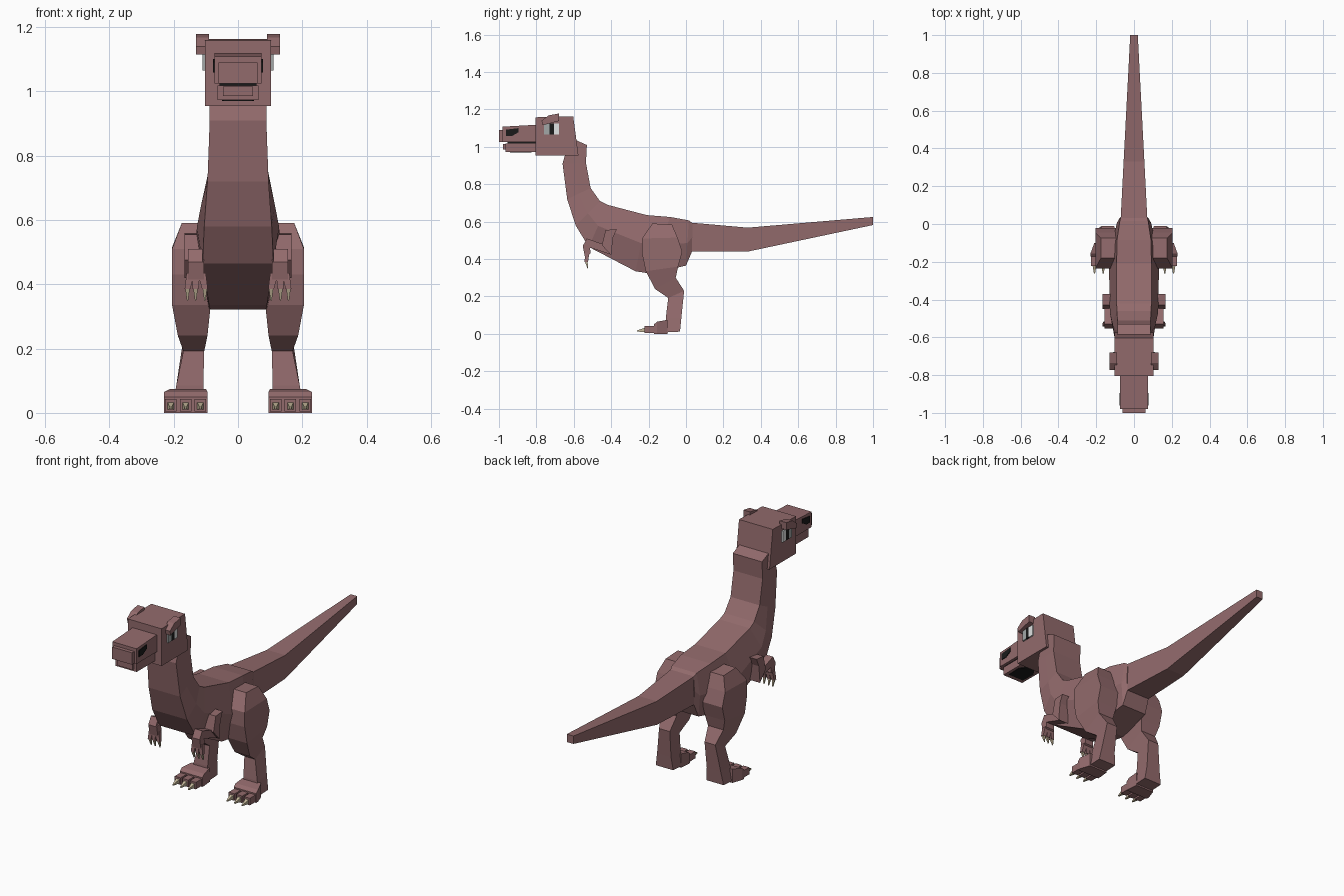
import bpy
import bmesh

if "Cube" in bpy.data.objects:
    bpy.data.objects.remove(bpy.data.objects["Cube"], do_unlink=True)


def material(name, r, g, b):
    mat = bpy.data.materials.new(name)
    mat.use_nodes = True
    mat.diffuse_color = (r, g, b, 1)
    bsdf = next(n for n in mat.node_tree.nodes if n.type == "BSDF_PRINCIPLED")
    bsdf.inputs["Base Color"].default_value = (r, g, b, 1)
    bsdf.inputs["Roughness"].default_value = 0.9
    return mat


SKIN = material("dusty rose skin", 0.29, 0.145, 0.15)
BLACK = material("black", 0.01, 0.01, 0.01)
WHITE = material("eye white", 0.75, 0.77, 0.77)
GREY = material("eye grey", 0.36, 0.39, 0.39)
CLAW = material("claw tan", 0.55, 0.47, 0.32)


def loft(name, rings, mat=SKIN, mirror=False):
    """Skin a closed shape through rings of equal point count."""
    bm = bmesh.new()
    loops = [[bm.verts.new(p) for p in ring] for ring in rings]
    n = len(loops[0])
    for a, b in zip(loops, loops[1:]):
        for i in range(n):
            j = (i + 1) % n
            bm.faces.new((a[i], a[j], b[j], b[i]))
    bm.faces.new(loops[0])
    bm.faces.new(loops[-1])
    bmesh.ops.recalc_face_normals(bm, faces=bm.faces)
    mesh = bpy.data.meshes.new(name)
    bm.to_mesh(mesh)
    bm.free()
    mesh.materials.append(mat)
    obj = bpy.data.objects.new(name, mesh)
    bpy.context.collection.objects.link(obj)
    if mirror:
        obj.modifiers.new("Mirror", "MIRROR").use_mirror_merge = False
    return obj


def slab(name, profile, x0, x1, mat=SKIN, mirror=False):
    """Extrude a side profile (y, z) across x."""
    return loft(name, [[(x, y, z) for y, z in profile] for x in (x0, x1)], mat, mirror)


def box(name, x, y, z, mat=SKIN, mirror=False):
    profile = [(y[0], z[0]), (y[1], z[0]), (y[1], z[1]), (y[0], z[1])]
    return slab(name, profile, x[0], x[1], mat, mirror)


def limb_ring(front, back, x0, x1):
    return [(x0, *front), (x1, *front), (x1, *back), (x0, *back)]


def body_ring(top, bottom, w_top, w_mid, w_bot):
    mid = [(a + b) / 2 for a, b in zip(top, bottom)]
    half = [(w_top, *top), (w_mid, *mid), (w_bot, *bottom)]
    return half + [(-x, y, z) for x, y, z in reversed(half)]


# Neck and body in one sweep, from behind the head to the hips
loft("body", [
    body_ring((-.53, 1.01), (-.62, 1.05), .088, .088, .088),
    body_ring((-.535, .915), (-.66, .91), .088, .088, .088),
    body_ring((-.51, .78), (-.635, .72), .088, .092, .095),
    body_ring((-.46, .71), (-.59, .58), .09, .115, .105),
    body_ring((-.42, .69), (-.52, .465), .092, .128, .11),
    body_ring((-.21, .635), (-.27, .335), .092, .132, .09),
    body_ring((-.085, .625), (-.19, .322), .09, .125, .09),
    body_ring((.015, .607), (.0, .365), .075, .09, .075),
    body_ring((.035, .592), (.032, .44), .07, .075, .07),
])

# Tail
loft("tail", [limb_ring((y, lo), (y, hi), -w, w) for y, lo, hi, w in (
    (.0, .44, .597, .072), (.33, .44, .568, .055), (1, .582, .625, .02))])

# Head, snout and jaw
slab("head", [(-.805, .955), (-.575, .955), (-.603, 1.163), (-.805, 1.158)], -.102, .102)
slab("snout", [(-.98, 1.025), (-.8, 1.025), (-.8, 1.118), (-.98, 1.108)], -.073, .073)
box("snout_tip", (-.06, .06), (-1, -.97), (1.025, 1.09))
box("mouth_gap", (-.058, .058), (-.955, -.8), (1.012, 1.03), BLACK)
box("lower_jaw", (-.063, .063), (-.965, -.8), (.973, 1.018))
box("jaw_tip", (-.047, .047), (-.978, -.96), (.985, 1.015))
loft("jaw_patch", [[(x * s, y, z) for x, y in ((.045, -.94), (.05, -.86), (.025, -.825))
                    for s in (1,)] + [(-.025, -.825, z), (-.05, -.86, z), (-.045, -.94, z)]
                   for z in (.97, .976)], BLACK)

# Nostrils
slab("nostril", [(-.962, 1.058), (-.93, 1.058), (-.895, 1.078), (-.895, 1.1), (-.962, 1.092)],
     .07, .077, BLACK, True)

# Eyes and brows
for part, y0, y1, mat in (("eye_front", -.758, -.73, GREY), ("pupil", -.73, -.707, BLACK),
                          ("eye_back", -.707, -.678, WHITE)):
    box(part, (.1, .11), (y0, y1), (1.065, 1.125), mat, True)
slab("brow", [(-.768, 1.115), (-.68, 1.138), (-.68, 1.178), (-.735, 1.168), (-.772, 1.14)],
     .09, .13, SKIN, True)

# Legs: thigh, knee, shin
loft("leg", [
    limb_ring((-.18, .59), (-.075, .585), .08, .175),
    limb_ring((-.235, .51), (-.045, .515), .08, .205),
    limb_ring((-.235, .43), (-.02, .44), .08, .205),
    limb_ring((-.215, .335), (-.042, .36), .085, .205),
    limb_ring((-.165, .24), (-.055, .3), .095, .187),
    limb_ring((-.095, .192), (-.01, .23), .105, .17),
    limb_ring((-.108, .085), (-.025, .085), .108, .192),
    limb_ring((-.11, .008), (-.032, .012), .1, .205),
], SKIN, True)

# Feet, toes and claws
loft("foot", [limb_ring((y, 0), (y, h), a, b) for y, h, a, b in (
    (-.172, .05, .095, .23), (-.155, .065, .095, .23), (-.1, .075, .1, .21))], SKIN, True)
for i in range(3):
    x = .117 + i * .046
    box(f"toe_{i + 1}", (x - .018, x + .018), (-.222, -.165), (.005, .043), SKIN, True)
    loft(f"toe_claw_{i + 1}", [limb_ring((y, lo), (y, hi), x - w, x + w) for y, lo, hi, w in (
        (-.215, .01, .035, .011), (-.262, .012, .018, .003))], CLAW, True)

# Arms
slab("upper_arm", [(-.45, .475), (-.43, .555), (-.37, .56), (-.39, .515), (-.4, .42)],
     .105, .167, SKIN, True)
slab("forearm", [(-.552, .47), (-.53, .51), (-.43, .475), (-.405, .425), (-.51, .46)],
     .11, .155, SKIN, True)
slab("hand", [(-.552, .47), (-.515, .48), (-.51, .43), (-.54, .41)],
     .105, .155, SKIN, True)
for i, (top, tip) in enumerate(((.112, .103), (.13, .132), (.148, .157))):
    loft(f"finger_{i + 1}", [limb_ring((y - d, z), (y + d, z), x - d, x + d) for x, y, z, d in (
        (top, -.528, .435, .012), (tip, -.533, .385, .009))], SKIN, True)
    loft(f"finger_claw_{i + 1}", [limb_ring((y - d, z), (y + d, z), x - d, x + d)
         for x, y, z, d in ((tip, -.533, .386, .007), (tip, -.525, .35, .002))], CLAW, True)
